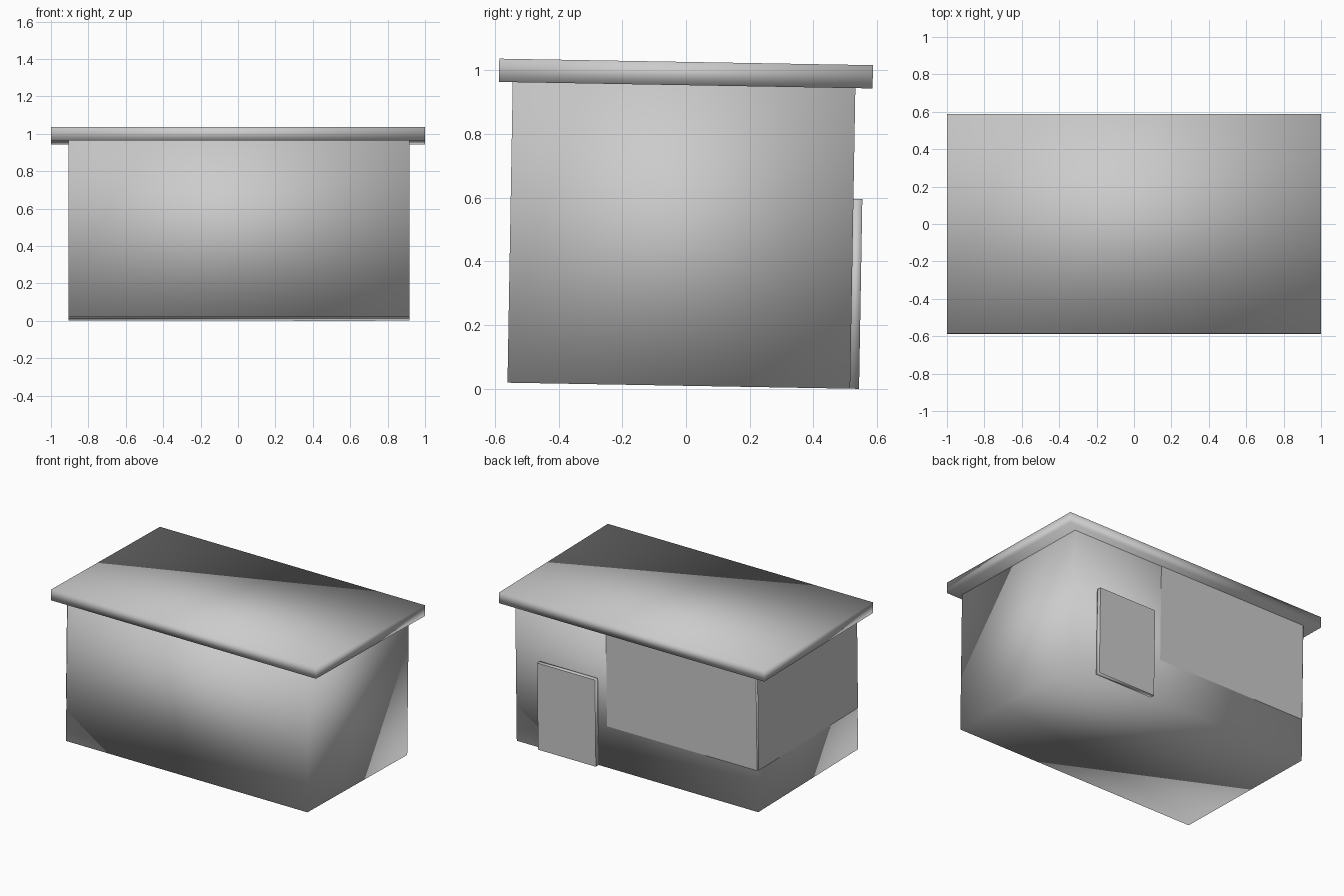
import bpy, bmesh, math
from mathutils import Matrix

if "Cube" in bpy.data.objects:
    bpy.data.objects.remove(bpy.data.objects["Cube"])

# The whole hut leans one degree about the x axis
TILT = Matrix.Rotation(math.radians(-1), 4, 'X')
BASE, TOP = 0.0097, 0.953


def finish(name, bm, smooth):
    bm.transform(TILT)
    bm.normal_update()
    for f in bm.faces:
        f.smooth = smooth
    mesh = bpy.data.meshes.new(name)
    bm.to_mesh(mesh)
    bm.free()
    obj = bpy.data.objects.new(name, mesh)
    bpy.context.collection.objects.link(obj)
    return obj


def box(name, x, y, z):
    """Soft-shaded box from (min, max) ranges."""
    bm = bmesh.new()
    size = [b - a for a, b in (x, y, z)]
    mid = [(a + b) / 2 for a, b in (x, y, z)]
    bmesh.ops.create_cube(bm, size=1, matrix=Matrix.Translation(mid) @ Matrix.Diagonal((*size, 1)))
    return finish(name, bm, True)


def panel(name, corners):
    """Flat single-sided sheet, corners counter-clockwise seen from outside."""
    bm = bmesh.new()
    bm.faces.new([bm.verts.new(c) for c in corners])
    return finish(name, bm, False)


def back_panel(name, x, y, z):
    return panel(name, [(x[1], y, z[0]), (x[0], y, z[0]), (x[0], y, z[1]), (x[1], y, z[1])])


def left_panel(name, x, y, z):
    return panel(name, [(x, y[1], z[0]), (x, y[0], z[0]), (x, y[0], z[1]), (x, y[1], z[1])])


# Walls and overhanging roof slab
box("walls", (-0.906, 0.916), (-0.5605, 0.515), (BASE, TOP + 0.004))
box("roof", (-1, 1), (-0.604, 0.569), (TOP, 1.026))

# Door leaf with its flat face sheet
box("door", (0.298, 0.734), (0.51, 0.543), (BASE, 0.605))
back_panel("door_face", (0.298, 0.734), 0.5455, (BASE, 0.605))

# Large window sheets on the back and the left side
back_panel("back_window", (-0.902, 0.23), 0.518, (0.295, TOP))
left_panel("side_window", -0.909, (-0.5605, 0.511), (0.295, TOP))
